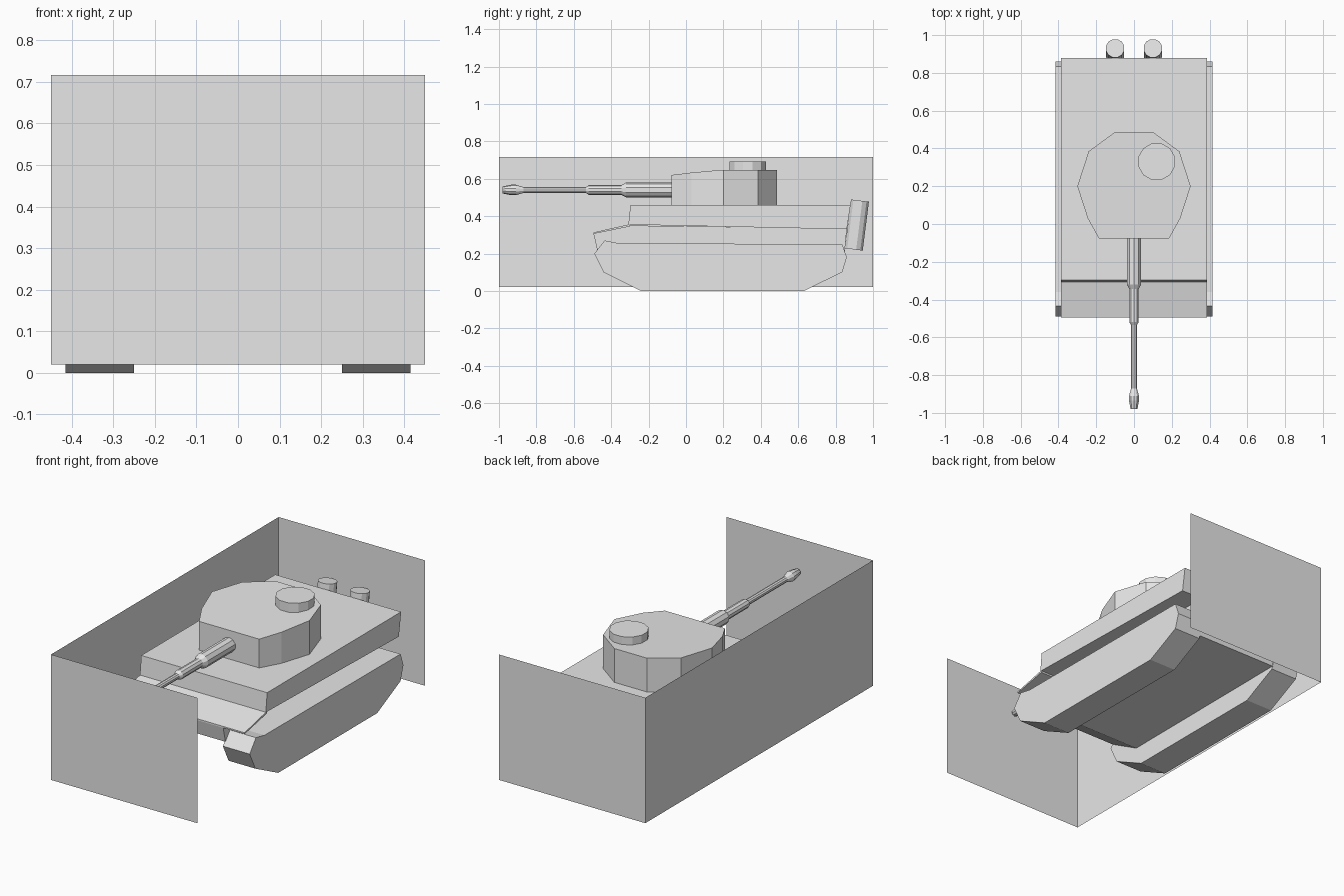
import bpy, bmesh, math
from mathutils import Vector

old = bpy.data.objects.get("Cube")
if old:
    bpy.data.objects.remove(old, do_unlink=True)

grey = bpy.data.materials.new("plain_grey")
grey.use_nodes = True
grey.diffuse_color = (0.8, 0.8, 0.8, 1)
grey.node_tree.nodes["Principled BSDF"].inputs["Base Color"].default_value = (0.8, 0.8, 0.8, 1)


def finish(name, bm, closed=True):
    if closed:
        bmesh.ops.recalc_face_normals(bm, faces=bm.faces)
    mesh = bpy.data.meshes.new(name)
    bm.to_mesh(mesh)
    bm.free()
    mesh.materials.append(grey)
    obj = bpy.data.objects.new(name, mesh)
    bpy.context.collection.objects.link(obj)
    return obj


def loft(name, rings):
    """Bridge rings of points and cap both ends."""
    bm = bmesh.new()
    loops = [[bm.verts.new(p) for p in ring] for ring in rings]
    for a, b in zip(loops, loops[1:]):
        for i in range(len(a)):
            j = (i + 1) % len(a)
            bm.faces.new((a[i], a[j], b[j], b[i]))
    bm.faces.new(loops[0])
    bm.faces.new(loops[-1])
    return finish(name, bm)


def side_slab(name, profile, x0, x1):
    """Extrude a (y, z) profile across x."""
    return loft(name, [[(x, y, z) for y, z in profile] for x in (x0, x1)])


def tube(name, start, end, steps, sides):
    """Turned shape along an axis; steps are (fraction, radius)."""
    start, end = Vector(start), Vector(end)
    turn = (end - start).to_track_quat('Z', 'Y')
    rings = []
    for t, r in steps:
        c = start.lerp(end, t)
        angles = [math.tau * (i + 0.5) / sides for i in range(sides)]
        rings.append([c + turn @ Vector((r * math.cos(a), r * math.sin(a), 0)) for a in angles])
    return loft(name, rings)


def wall(name, corner_a, corner_b, low=0.02, high=0.717):
    bm = bmesh.new()
    points = [(*corner_a, low), (*corner_b, low), (*corner_b, high), (*corner_a, high)]
    bm.faces.new([bm.verts.new(p) for p in points])
    return finish(name, bm, closed=False)


# Three thin walls around the vehicle
wall("front_wall", (-0.45, -1), (0.45, -1))
wall("back_wall", (0.45, 1), (-0.45, 1))
wall("right_wall", (-0.45, 1), (-0.45, -1))

# Tracks
track = [(-0.24, 0), (0.63, 0), (0.835, 0.10), (0.86, 0.18), (0.835, 0.25),
         (-0.36, 0.255), (-0.435, 0.27), (-0.49, 0.20), (-0.44, 0.10)]
side_slab("left_track", track, 0.25, 0.415)
side_slab("right_track", track, -0.415, -0.25)

# Hull: narrow tub, sloping front plate and wide upper deck
side_slab("lower_hull", [(-0.495, 0.308), (-0.475, 0.22), (-0.28, 0.11), (0.84, 0.115),
                         (0.86, 0.335), (-0.31, 0.35)], -0.255, 0.255)
side_slab("front_plate", [(-0.495, 0.313), (-0.30, 0.357), (-0.30, 0.345), (-0.495, 0.305)],
          -0.387, 0.387)
side_slab("upper_hull", [(-0.297, 0.46), (0.88, 0.46), (0.86, 0.33), (-0.308, 0.355)],
          -0.387, 0.387)

# Turret: mirrored outline with a roof falling to the front
half = [(0.185, -0.078, 0.62), (0.245, 0.03, 0.633), (0.30, 0.20, 0.648),
        (0.24, 0.385, 0.648), (0.10, 0.487, 0.648)]
outline = half + [(-x, y, z) for x, y, z in reversed(half)]
loft("turret", [[(x, y, 0.455) for x, y, z in outline], outline])
tube("hatch", (0.12, 0.33, 0.64), (0.12, 0.33, 0.692), [(0, 0.10), (1, 0.10)], 12)

# Gun: thick sleeve, middle step, thin barrel and flared muzzle
gun = [(-0.05, 0.04), (-0.32, 0.04), (-0.345, 0.026), (-0.52, 0.026), (-0.535, 0.016),
       (-0.87, 0.016), (-0.91, 0.028), (-0.935, 0.028), (-0.98, 0.019)]
tube("gun_barrel", (0, 0, 0.54), (0, -1, 0.54), [(-y, r) for y, r in gun], 10)

# Exhaust drums on the rear
for side, x in (("left", 0.10), ("right", -0.10)):
    tube(side + "_exhaust", (x, 0.897, 0.222), (x, 0.93, 0.483), [(0, 0.05), (1, 0.05)], 12)
